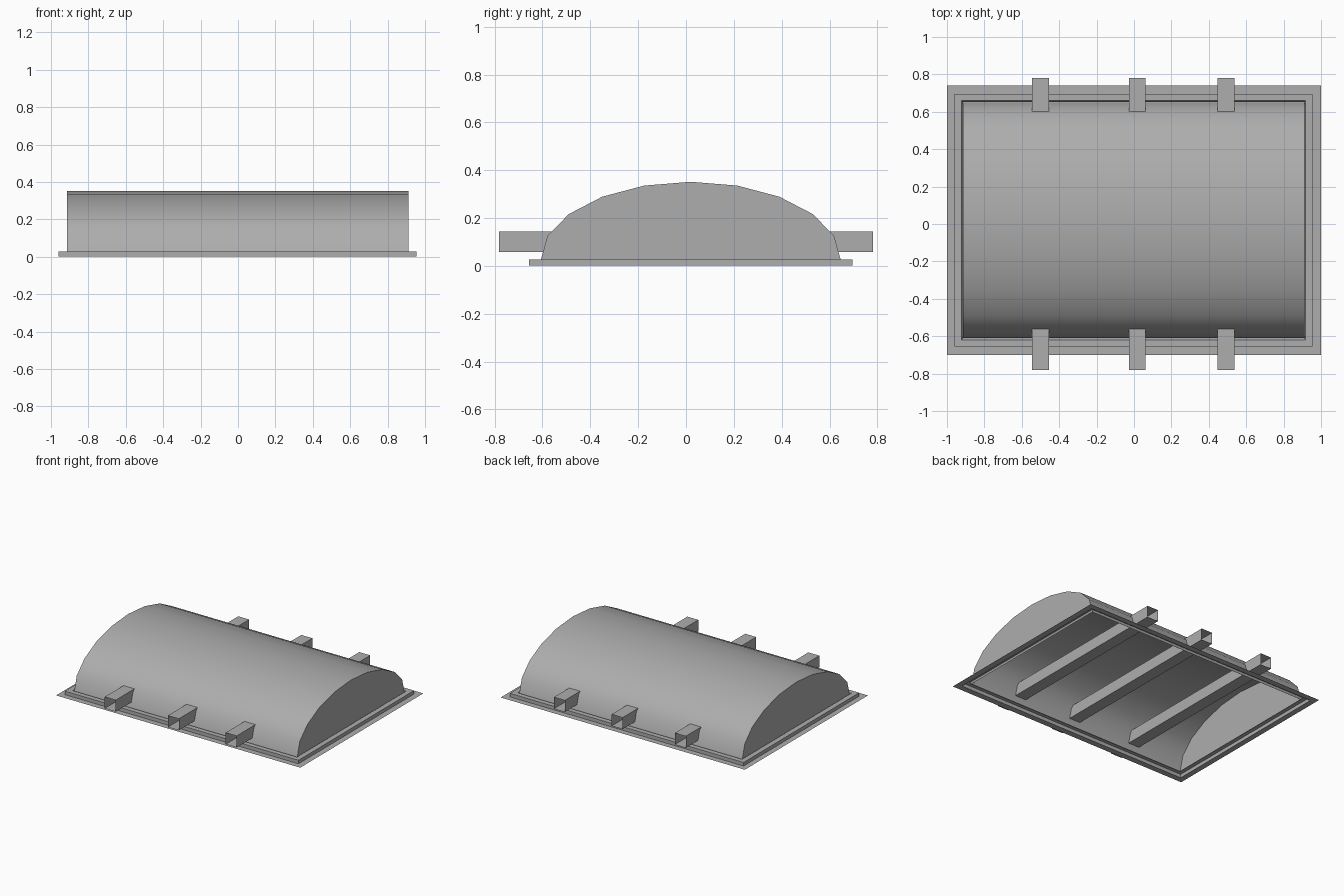
import bpy, bmesh, math

if "Cube" in bpy.data.objects:
    bpy.data.objects.remove(bpy.data.objects["Cube"])

CY = 0.02  # the hood sits slightly off centre in y

# Dark grey metal for every part
metal = bpy.data.materials.new("dark_grey_metal")
metal.diffuse_color = (0.42, 0.42, 0.42, 1.0)
metal.use_nodes = True
metal.node_tree.nodes["Principled BSDF"].inputs["Base Color"].default_value = metal.diffuse_color


def make_mesh(name, verts, faces, fix_normals=True):
    mesh = bpy.data.meshes.new(name)
    mesh.from_pydata(verts, [], faces)
    mesh.materials.append(metal)
    if fix_normals:
        bm = bmesh.new()
        bm.from_mesh(mesh)
        bmesh.ops.recalc_face_normals(bm, faces=bm.faces)
        bm.to_mesh(mesh)
        bm.free()
    mesh.update()
    obj = bpy.data.objects.new(name, mesh)
    bpy.context.collection.objects.link(obj)
    return obj


def bridge_loops(n, count, closed):
    """Quads joining consecutive vertex loops of n points."""
    span = n if closed else n - 1
    return [(l * n + i, l * n + (i + 1) % n, (l + 1) * n + (i + 1) % n, (l + 1) * n + i)
            for l in range(count - 1) for i in range(span)]


# Stepped base flange with a small groove round the hood:
# half width, half depth, height, x shift
steps = [(1.0, 0.72, 0.002, 0.0), (0.957, 0.676, 0.002, -0.002),
         (0.957, 0.676, 0.028, -0.002), (0.919, 0.639, 0.028, -0.002),
         (0.913, 0.631, 0.014, -0.002)]
verts = [(dx + sx * hx, CY + sy * hy, z) for hx, hy, z, dx in steps
         for sx, sy in ((-1, -1), (1, -1), (1, 1), (-1, 1))]
make_mesh("base_flange", verts, bridge_loops(4, len(steps), True))

# Curved hood: ten-sided half ellipse, open below, closed at both ends
SEG = 10
n = SEG + 1
arc = [(CY - 0.63 * math.cos(math.pi * i / SEG),
        0.025 + 0.327 * math.sin(math.pi * i / SEG)) for i in range(n)]
arc[0] = (arc[0][0], 0.014)
arc[-1] = (arc[-1][0], 0.014)
verts = [(x, y, z) for x in (0.911, -0.915) for y, z in arc]
faces = [f[::-1] for f in bridge_loops(n, 2, False)]
faces += [tuple(range(n))[::-1], tuple(range(n, 2 * n))]
hood = make_mesh("curved_hood", verts, faces, fix_normals=False)
bpy.context.view_layer.objects.active = hood
hood.select_set(True)
bpy.ops.object.shade_smooth_by_angle(angle=math.radians(40))
hood.select_set(False)

# Open square tubes running through the hood
for i, x in enumerate((-0.5, 0.017, 0.491)):
    verts = [(x + dx, y, z) for y in (-0.781, 0.781)
             for dx, z in ((-0.045, 0.058), (0.045, 0.058), (0.045, 0.144), (-0.045, 0.144))]
    make_mesh(f"cross_tube_{i + 1}", verts, bridge_loops(4, 2, True))
